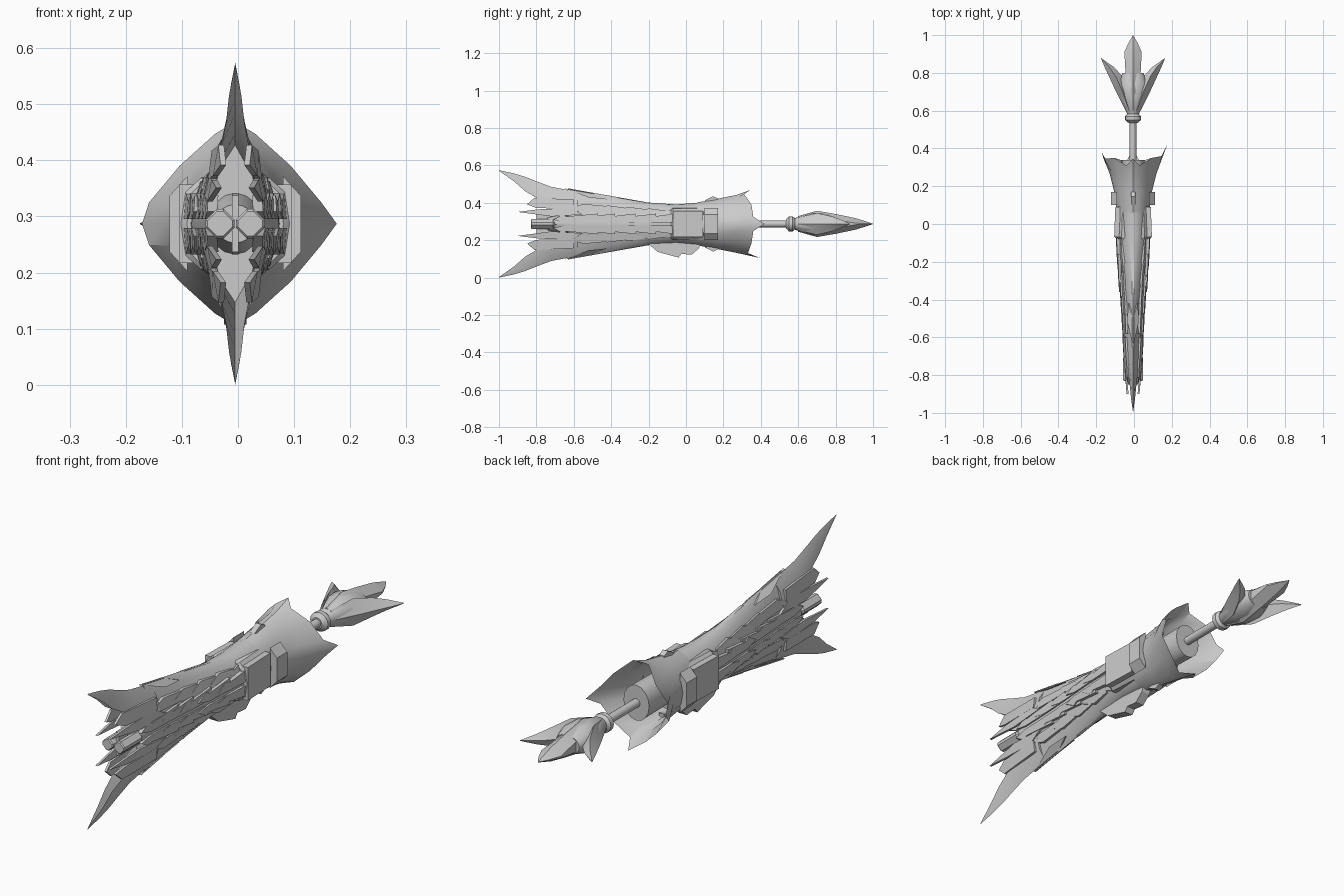
import bpy, bmesh, math
from mathutils import Vector

if "Cube" in bpy.data.objects:
    bpy.data.objects.remove(bpy.data.objects["Cube"])

CX, CZ = -0.005, 0.287          # long axis of the ship
grey = bpy.data.materials.new("hull grey")
grey.diffuse_color = (0.6, 0.6, 0.6, 1)
grey.use_nodes = True
grey.node_tree.nodes["Principled BSDF"].inputs["Base Color"].default_value = grey.diffuse_color


def finish(name, bm, angle=30):
    bmesh.ops.remove_doubles(bm, verts=bm.verts, dist=0.0002)
    bmesh.ops.recalc_face_normals(bm, faces=bm.faces)
    me = bpy.data.meshes.new(name)
    bm.to_mesh(me)
    bm.free()
    me.materials.append(grey)
    ob = bpy.data.objects.new(name, me)
    bpy.context.collection.objects.link(ob)
    ob.location = (CX, 0, CZ)
    bpy.ops.object.select_all(action='DESELECT')
    bpy.context.view_layer.objects.active = ob
    ob.select_set(True)
    bpy.ops.object.shade_smooth_by_angle(angle=math.radians(angle))
    return ob


def add_loft(bm, rings, caps=True):
    rows = [[bm.verts.new(p) for p in r] for r in rings]
    n = len(rows[0])
    for a, b in zip(rows, rows[1:]):
        for i in range(n):
            j = (i + 1) % n
            bm.faces.new((a[i], a[j], b[j], b[i]))
    if caps:
        bm.faces.new(rows[0])
        bm.faces.new(rows[-1])


def section(y, w, h, p=2.0, n=16):
    """Superellipse ring across the long axis; p near 1 is a diamond."""
    ring = []
    for i in range(n):
        c, s = math.cos(2 * math.pi * i / n), math.sin(2 * math.pi * i / n)
        ring.append(Vector((w * math.copysign(abs(c) ** (2 / p), c), y,
                            h * math.copysign(abs(s) ** (2 / p), s))))
    return ring


def body(name, stations, caps=True, n=16):
    bm = bmesh.new()
    add_loft(bm, [section(*s, n=n) for s in stations], caps)
    return finish(name, bm)


def mirrored(name, rings, sx=(1, -1), sz=(1, -1)):
    """Loft repeated on the chosen sides of the axis."""
    bm = bmesh.new()
    for mx in sx:
        for mz in sz:
            add_loft(bm, [[(x * mx, y, z * mz) for x, y, z in r] for r in rings])
    return finish(name, bm)


def plate(name, pts, depth, **kw):
    return mirrored(name, [pts, [(x - depth, y, z) for x, y, z in pts]], **kw)


# Hull and inner core
body("ridged_hull", [(-0.63, .048, .19, 1.15), (-0.45, .058, .158, 1.3),
                     (-0.2, .078, .114, 1.6), (-0.05, .08, .104, 1.9),
                     (0.12, .085, .118, 1.9)], n=24)
body("core", [(-0.74, .045, .035, 1.6), (-0.6, .05, .06, 2), (0.34, .06, .075, 2)])

# Flared stern shell with a jagged open rim
stations = [(0.06, .085, .115, 1.9), (0.17, .1, .135, 1.7), (0.27, .125, .155, 1.4)]
rim = section(0.36, .175, .182, 1.22)
rim_y = [.42, .36, .35, .31, .345, .31, .35, .345, .38, .34, .35, .33, .395, .33, .35, .36]
for p, y in zip(rim, rim_y):
    p.y = y
rim[0].x, rim[8].x = .181, -.166
bm = bmesh.new()
add_loft(bm, [section(*s) for s in stations] + [rim], caps=False)
# Inner wall of the shell
inner = [section(y, w - .008, h - .008, p) for y, w, h, p in stations]
add_loft(bm, inner + [[p.copy() for p in rim]], caps=False)
finish("stern_shell", bm)

# Upper and lower horn blades, V-shaped in section
rings = []
for y, top, w, low in [(-1, .287, 0, .284), (-.92, .27, .011, .228), (-.86, .252, .017, .175),
                       (-.8, .228, .024, .14), (-.72, .198, .038, .09), (-.58, .172, .052, .05)]:
    d = top - low
    rings.append([(0, y, top), (w * .6, y, top - d * .4), (w, y, low),
                  (0, y, top - d * .35), (-w, y, low), (-w * .6, y, top - d * .4)])
mirrored("horn_blade", rings, sx=(1,))

# Pointed cheek plates in front of the hull
plate("cheek_plate", [(.034, -.90, .064), (.042, -.79, .078), (.046, -.62, .085),
                      (.055, -.55, .05), (.05, -.72, .04)], .01)
plate("inner_cheek_plate", [(.026, -.85, .105), (.03, -.81, .14), (.042, -.6, .13),
                            (.048, -.6, .08), (.04, -.8, .085)], .01)

# Overlapping side scales, each one prouder than the one ahead
for k, (y, w, ln) in enumerate([(-.71, .054, .24), (-.58, .06, .2), (-.47, .067, .2),
                                (-.36, .078, .2), (-.24, .086, .18)]):
    plate("side_scale_%d" % (k + 1),
          [(w - .004, y, .022), (w - .006, y + .05, .05), (w - .002, y + .07, .04),
           (w + .002, y + ln, .055), (w + .006, y + ln, .008), (w, y + .06, .008)], .018)
    t = .085 - .008 * k
    plate("shoulder_scale_%d" % (k + 1),
          [(w * .78, y + .1, t), (w * .72, y + .16, t + .022), (w * .8, y + ln + .05, t + .01),
           (w * .95, y + ln + .05, t - .028), (w * .86, y + .14, t - .022)], .016)

# Ridge chevrons along the spine and keel
rings = []
for k, (y, h) in enumerate([(-.62, .186), (-.34, .139), (-.18, .112)]):
    plate("spine_chevron_%d" % (k + 1),
          [(0, y - .03, h + .004), (.03, y + .1, h - .045), (.026, y + .2, h - .055),
           (0, y + .12, h - .022)], .006)

# Middle side panels and the raised collar behind them
mirrored("shoulder_panel", [section(y, w, h, 3, 12) for y, w, h in
         [(-.08, .086, .086), (-.07, .097, .09), (.09, .088, .092), (.1, .08, .085)]],
         sx=(1,), sz=(1,))
plate("side_panel", [(.1, -.07, .07), (.094, .09, .07), (.094, .09, -.07), (.1, -.07, -.07)],
      .03, sz=(1,))
mirrored("collar_plate", [[(x, y, z) for x, z in
         [(.117, .05), (.117, -.05), (.085, -.085), (.085, .085)]] for y in (.1, .17)], sz=(1,))
plate("collar_ridge", [(.012, .1, .125), (.012, .145, .148), (.012, .17, .136), (.012, .17, .11)],
      .024, sx=(1,))

# Keel fin under the hull
mirrored("keel_fin", [[(x, y, -z) for y, z in
         [(-.21, .1), (-.15, .15), (-.04, .18), (-.025, .16), (.03, .165), (.07, .13), (.08, .1)]]
         for x in (-.02, .02)], sx=(1,), sz=(1,))

# Twin barrels and the bracket between them
rings = [[(.027 + r * c, y, r * s) for c, s in
          [(1, .25), (.25, 1), (-.25, 1), (-1, .25), (-1, -.25), (-.25, -1), (.25, -1), (1, -.25)]]
         for y, r in [(-.83, .022), (-.825, .026), (-.71, .026), (-.7, .018), (-.58, .018)]]
mirrored("barrel", rings, sz=(1,))
plate("barrel_bracket", [(.006, -.8, .05), (.006, -.66, .055), (.006, -.66, -.055),
                         (.006, -.8, -.05)], .012, sx=(1,), sz=(1,))

# Tail rod, ring and bud
body("tail_rod", [(.12, .018, .018), (.57, .018, .018)])
body("tail_ring", [(.535, .024, .024), (.55, .042, .04), (.57, .042, .04), (.585, .028, .028)])
body("tail_bud", [(.575, .028, .028), (.62, .048, .045), (.68, .072, .062),
                  (.74, .08, .058), (.8, .055, .04)])

# Tail petals: a ridged centre pair and two spread side petals
mirrored("centre_petal", [[(0, y, z), (w, y, e), (w, y, -e), (0, y, -z), (-w, y, -e), (-w, y, e)]
         for y, z, w, e in [(.6, .042, .03, .02), (.7, .07, .04, .04), (.8, .053, .04, .022),
                            (.91, .03, .046, .004), (.96, .014, .024, .002), (1, .001, 0, 0)]],
         sx=(1,), sz=(1,))
mirrored("side_petal", [[(xo, y, 0), ((xo + xi) / 2, y, t), (xi, y, 0), ((xo + xi) / 2, y, -t)]
         for y, xo, xi, t in [(.6, .04, 0, .035), (.7, .09, .02, .058), (.78, .127, .055, .04),
                              (.83, .15, .1, .022), (.878, .17, .169, .001)]], sz=(1,))
